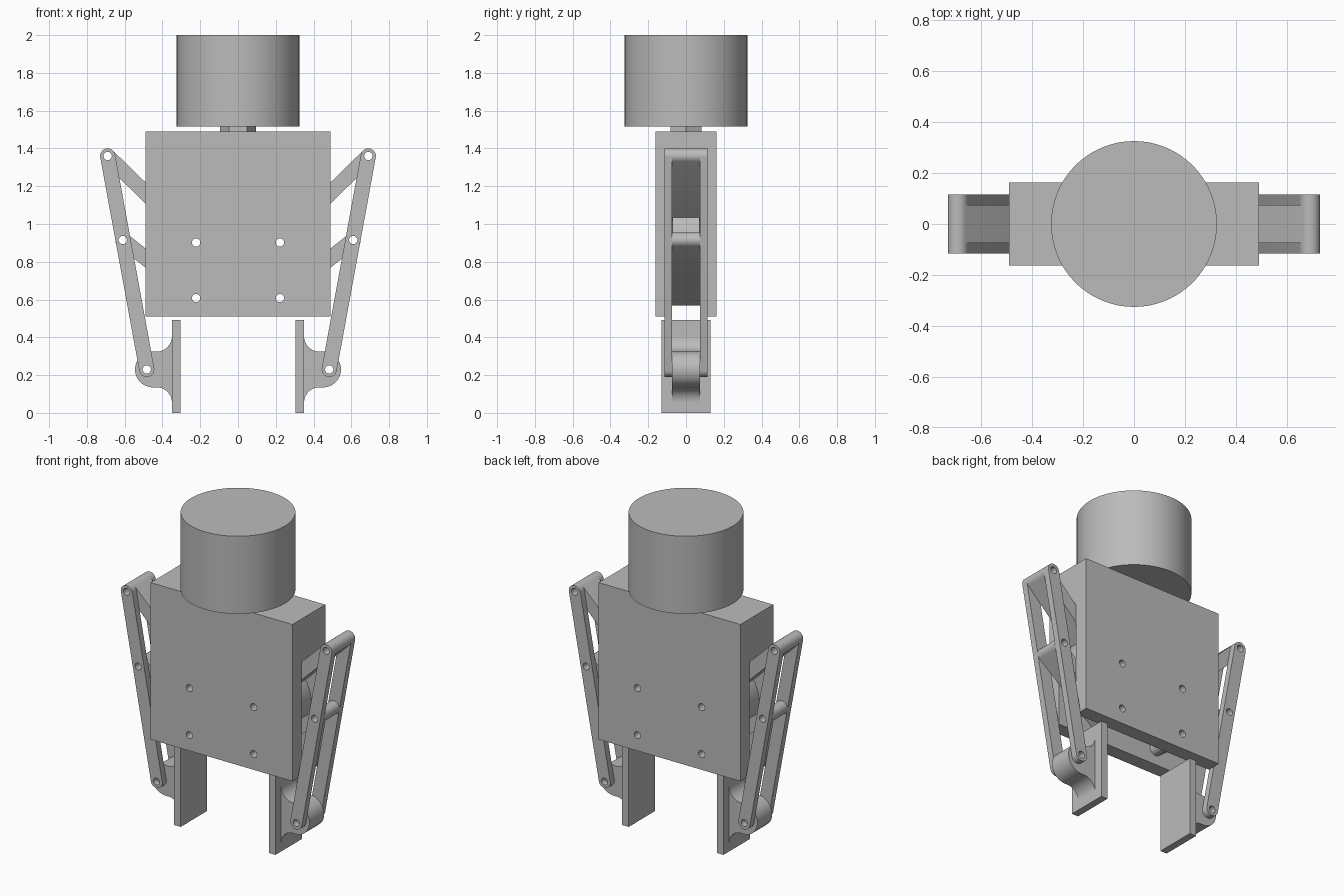
import bpy, bmesh
from math import pi, cos, sin, atan2, radians

if "Cube" in bpy.data.objects:
    bpy.data.objects.remove(bpy.data.objects["Cube"], do_unlink=True)

GREY = (0.5, 0.5, 0.5, 1)
grey = bpy.data.materials.new("plain grey")
grey.use_nodes = True
grey.diffuse_color = GREY
grey.node_tree.nodes["Principled BSDF"].inputs["Base Color"].default_value = GREY

HOLE = 0.022   # pivot hole radius
BAR = 0.04     # half width of links and bars
SLOT = 0.075   # half width of the body channel


def select(obj):
    bpy.ops.object.select_all(action='DESELECT')
    obj.select_set(True)
    bpy.context.view_layer.objects.active = obj


def smooth(obj):
    select(obj)
    bpy.ops.object.shade_smooth_by_angle(angle=radians(30))


def arc(cx, cz, r, start, end, n=16):
    return [(cx + r * cos(start + (end - start) * i / n),
             cz + r * sin(start + (end - start) * i / n)) for i in range(n + 1)]


def circle(c, r, n=32):
    return arc(c[0], c[1], r, 0, 2 * pi, n)[:-1]


def capsule(a, b, r):
    t = atan2(b[1] - a[1], b[0] - a[0])
    return arc(*b, r, t - pi / 2, t + pi / 2) + arc(*a, r, t + pi / 2, t + 3 * pi / 2)


def plate(name, outline, holes, half, y=0, side=1):
    """Extrude an x-z outline with round holes along y."""
    curve = bpy.data.curves.new(name, 'CURVE')
    curve.dimensions = '2D'
    curve.fill_mode = 'BOTH'
    curve.extrude = half
    for loop in [outline] + [circle(h, HOLE, 20) for h in holes]:
        spline = curve.splines.new('POLY')
        spline.points.add(len(loop) - 1)
        for p, (x, z) in zip(spline.points, loop):
            p.co = (side * x, z, 0, 1)
        spline.use_cyclic_u = True
    obj = bpy.data.objects.new(name, curve)
    bpy.context.collection.objects.link(obj)
    obj.rotation_euler.x = pi / 2
    obj.location.y = y
    select(obj)
    bpy.ops.object.convert(target='MESH')
    obj = bpy.context.object
    bpy.ops.object.transform_apply(location=True, rotation=True, scale=True)
    bm = bmesh.new()
    bm.from_mesh(obj.data)
    bmesh.ops.remove_doubles(bm, verts=bm.verts, dist=1e-5)
    bmesh.ops.recalc_face_normals(bm, faces=bm.faces)
    bm.to_mesh(obj.data)
    bm.free()
    obj.name = name
    obj.data.materials.clear()
    obj.data.materials.append(grey)
    smooth(obj)
    return obj


def box(name, size, z):
    bpy.ops.mesh.primitive_cube_add(size=1, location=(0, 0, z))
    obj = bpy.context.object
    obj.name = name
    obj.scale = size
    bpy.ops.object.transform_apply(location=False, rotation=False, scale=True)
    obj.data.materials.append(grey)
    return obj


def cylinder(name, sides, r, z0, z1):
    bpy.ops.mesh.primitive_cylinder_add(vertices=sides, radius=r, depth=z1 - z0,
                                        location=(0, 0, (z0 + z1) / 2))
    obj = bpy.context.object
    obj.name = name
    obj.data.materials.append(grey)
    smooth(obj)
    return obj


def cut(obj, cutter):
    cutter.hide_render = True
    mod = obj.modifiers.new("cut", 'BOOLEAN')
    mod.operation = 'DIFFERENCE'
    mod.solver = 'EXACT'
    mod.object = cutter
    select(obj)
    bpy.ops.object.modifier_apply(modifier=mod.name)
    bpy.data.objects.remove(cutter, do_unlink=True)


# Pivot points on the +x side
upper_in, upper_out = (0.222, 0.902), (0.69, 1.36)
lower_in, lower_out = (0.222, 0.608), (0.61, 0.915)
finger_pin = (0.483, 0.23)

# Body: block with a channel open below and at both ends, and pivot holes
body = box("body", (0.98, 0.325, 0.98), 1.0)
cut(body, box("channel_cutter", (1.2, 2 * SLOT, 0.83), 0.815))
for s in (1, -1):
    for pivot in (upper_in, lower_in):
        cut(body, plate("hole_cutter", circle(pivot, HOLE, 20), [], 0.3, side=s))
smooth(body)

# Motor and its hexagonal shaft
cylinder("motor", 96, 0.325, 1.515, 2.0)
shaft = cylinder("shaft", 6, 0.095, 1.2, 1.53)
shaft.rotation_euler.z = pi / 6

# Finger lug outline: rounded nose with concave fillets onto the pad
lug = (arc(0.43, 0.055, 0.08, pi, pi / 2)
       + arc(0.45, 0.23, 0.095, -pi / 2, pi / 2, 24)
       + arc(0.43, 0.405, 0.08, -pi / 2, -pi)
       + [(0.34, 0.405), (0.34, 0.055)])
pad = [(0.305, 0), (0.35, 0), (0.35, 0.492), (0.305, 0.492)]

# Arms, mirrored left and right
for s, label in ((1, "left"), (-1, "right")):
    plate(label + "_upper_link", capsule(upper_in, upper_out, BAR),
          [upper_in, upper_out], SLOT, side=s)
    plate(label + "_lower_link", capsule(lower_in, lower_out, BAR),
          [lower_in, lower_out], SLOT, side=s)
    plate(label + "_drive_wheel", circle(upper_in, 0.235, 64),
          [upper_in], SLOT - 0.003, side=s)
    for y, end in ((-0.095, "front"), (0.095, "back")):
        plate(f"{label}_{end}_bar", capsule(finger_pin, upper_out, BAR),
              [finger_pin, lower_out, upper_out], 0.02, y, s)
    plate(label + "_finger_lug", lug, [finger_pin], 0.073, side=s)
    plate(label + "_finger_pad", pad, [], 0.13, side=s)
